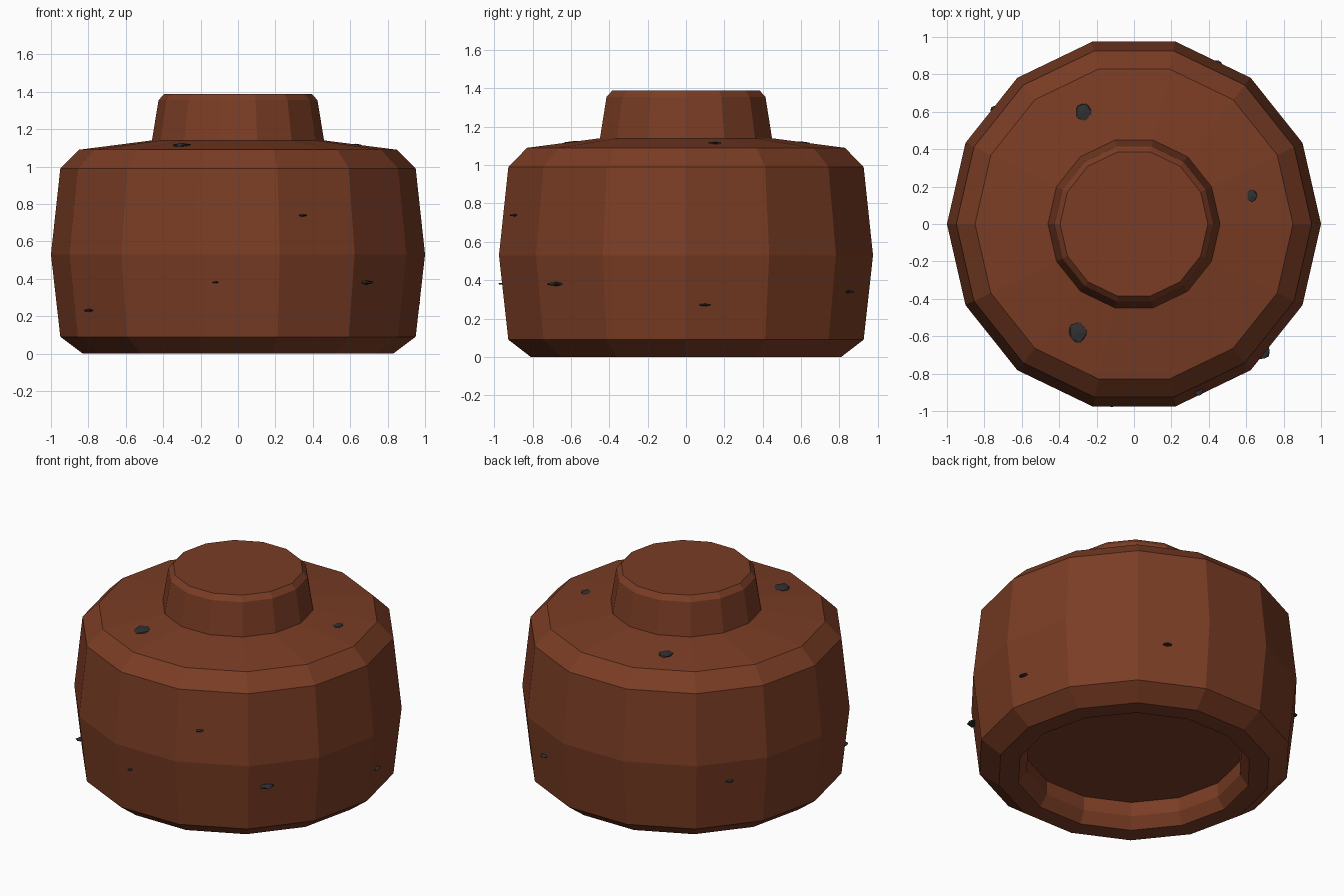
import bpy, bmesh, math, random
from mathutils import Vector, Matrix
from mathutils.bvhtree import BVHTree

random.seed(4)
SIDES = 14

cube = bpy.data.objects.get("Cube")
if cube:
    bpy.data.objects.remove(cube, do_unlink=True)


def material(name, rgb):
    mat = bpy.data.materials.new(name)
    mat.use_nodes = True
    color = (*rgb, 1.0)
    mat.diffuse_color = color
    mat.node_tree.nodes["Principled BSDF"].inputs["Base Color"].default_value = color
    return mat


def finish(name, bm, mat):
    mesh = bpy.data.meshes.new(name)
    bm.to_mesh(mesh)
    obj = bpy.data.objects.new(name, mesh)
    bpy.context.collection.objects.link(obj)
    mesh.materials.append(mat)
    return obj


def lathe(profile, cap_start=False, cap_end=False):
    """Faceted revolve of (radius, height) points about z."""
    bm = bmesh.new()
    rings = []
    for r, z in profile:
        angles = [math.tau * i / SIDES for i in range(SIDES)]
        rings.append([bm.verts.new((r * math.cos(a), r * math.sin(a), z)) for a in angles])
    for low, high in zip(rings, rings[1:]):
        for i in range(SIDES):
            j = (i + 1) % SIDES
            bm.faces.new((low[i], low[j], high[j], high[i]))
    if cap_start:
        bm.faces.new(rings[0][::-1])
    if cap_end:
        bm.faces.new(rings[-1])
    return bm


clay = material("brown_clay", (0.195, 0.046, 0.018))
stone = material("dark_stone", (0.03, 0.03, 0.033))

# Barrel body, starting at the ceiling of the recess underneath
body_bm = lathe([(0.66, 0.165), (0.66, 0.07), (0.71, 0), (0.83, 0), (0.95, 0.09),
                 (1.0, 0.53), (0.95, 0.99), (0.85, 1.09), (0.46, 1.14)], cap_start=True)
finish("body", body_bm, clay)
surface = BVHTree.FromBMesh(body_bm)

# Raised neck with a bevelled flat top
finish("neck", lathe([(0.46, 1.14), (0.425, 1.355), (0.395, 1.388)], cap_end=True), clay)

# Small stones set into the surface: position, radius
stones = [
    ((-0.27, 0.60, 1.12), 0.052), ((0.63, 0.15, 1.12), 0.035), ((-0.30, -0.58, 1.12), 0.06),
    ((0.35, -0.90, 0.74), 0.028), ((-0.12, -0.97, 0.38), 0.022), ((0.69, -0.68, 0.38), 0.052),
    ((-0.80, -0.52, 0.23), 0.036), ((0.96, 0.10, 0.27), 0.033), ((0.45, 0.85, 0.34), 0.036),
    ((-0.75, 0.61, 0.40), 0.028),
]
for n, (spot, radius) in enumerate(stones, 1):
    point, normal, _, _ = surface.find_nearest(Vector(spot))
    bm = bmesh.new()
    bmesh.ops.create_icosphere(bm, subdivisions=1, radius=radius)
    for v in bm.verts:
        v.co *= random.uniform(0.9, 1.1)
    place = (Matrix.Translation(point) @ normal.to_track_quat("Z", "Y").to_matrix().to_4x4()
             @ Matrix.Diagonal((0.9, 1.05, 0.22, 1)))
    bmesh.ops.transform(bm, matrix=place, verts=bm.verts)
    finish(f"stone_{n}", bm, stone)
